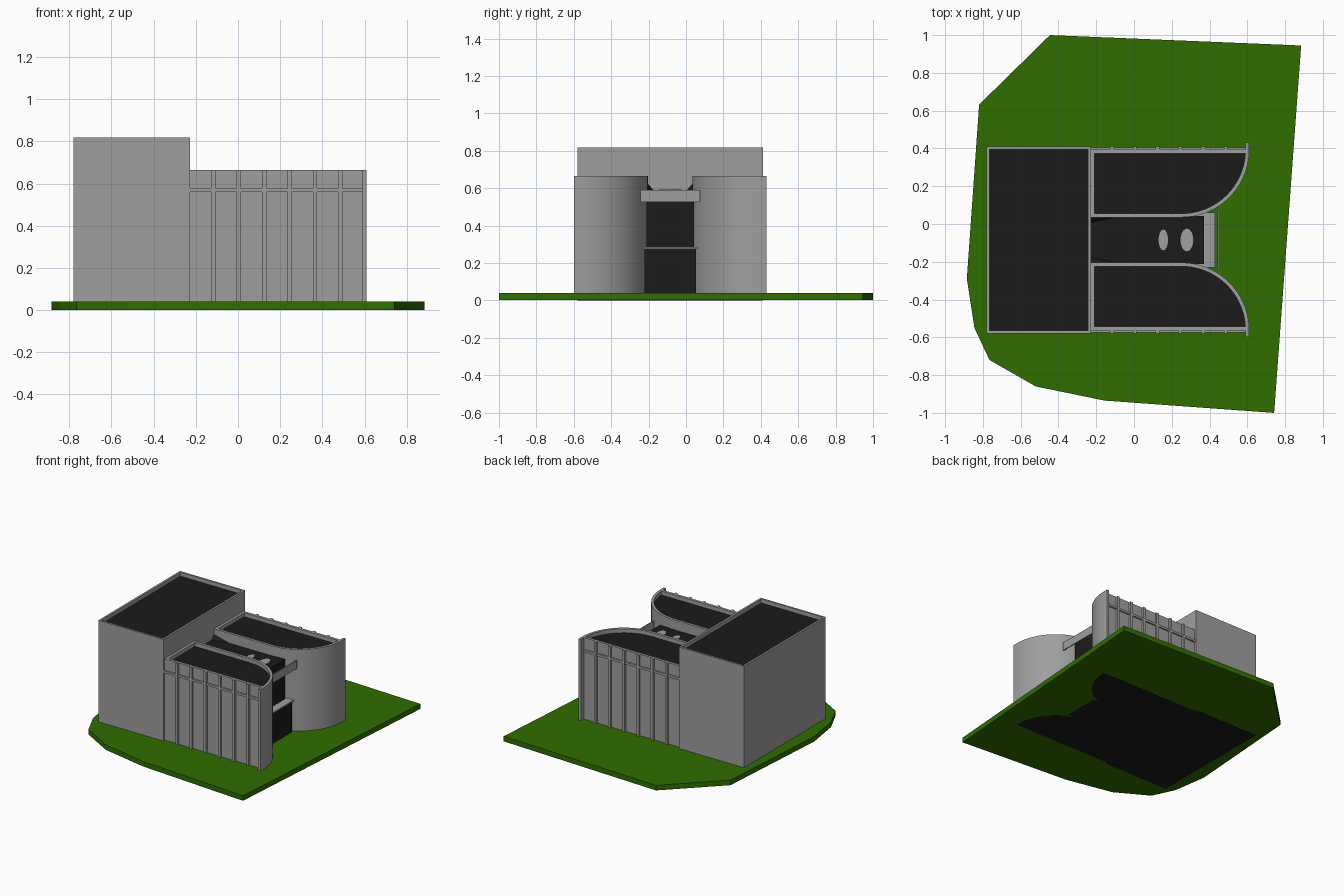
import bpy, bmesh, math

if "Cube" in bpy.data.objects:
    bpy.data.objects.remove(bpy.data.objects["Cube"])

C = -0.0845  # y of the building's mirror axis


def material(name, rgb):
    m = bpy.data.materials.new(name)
    m.diffuse_color = (*rgb, 1)
    m.use_nodes = True
    m.node_tree.nodes["Principled BSDF"].inputs["Base Color"].default_value = m.diffuse_color
    return m


GREY = material("concrete_grey", (0.345, 0.345, 0.345))
DARK = material("dark_roof_glass", (0.011, 0.011, 0.011))
GREEN = material("grass_green", (0.030, 0.155, 0.0))


def finish(name, bm, mat, smooth=False):
    bmesh.ops.recalc_face_normals(bm, faces=bm.faces)
    me = bpy.data.meshes.new(name)
    bm.to_mesh(me)
    bm.free()
    ob = bpy.data.objects.new(name, me)
    me.materials.append(mat)
    bpy.context.collection.objects.link(ob)
    if smooth:
        bpy.ops.object.select_all(action='DESELECT')
        ob.select_set(True)
        bpy.context.view_layer.objects.active = ob
        bpy.ops.object.shade_smooth_by_angle(angle=math.radians(30))
    return ob


def prism(name, pts, z0, z1, mat, smooth=False):
    """Solid extruded upward from an outline."""
    bm = bmesh.new()
    lo = [bm.verts.new((x, y, z0)) for x, y in pts]
    hi = [bm.verts.new((x, y, z1)) for x, y in pts]
    bm.faces.new(lo)
    bm.faces.new(hi)
    for i in range(len(pts)):
        j = (i + 1) % len(pts)
        bm.faces.new((lo[i], lo[j], hi[j], hi[i]))
    return finish(name, bm, mat, smooth)


def ring(name, outer, inner, z0, z1, mat, smooth=False):
    """Hollow wall between two matching outlines."""
    bm = bmesh.new()
    loops = [[bm.verts.new((x, y, z)) for x, y in pts]
             for pts, z in ((outer, z0), (outer, z1), (inner, z1), (inner, z0))]
    n = len(outer)
    for k in range(4):
        a, b = loops[k], loops[(k + 1) % 4]
        for i in range(n):
            j = (i + 1) % n
            bm.faces.new((a[i], a[j], b[j], b[i]))
    return finish(name, bm, mat, smooth)


def rect(x0, x1, y0, y1):
    return [(x0, y0), (x1, y0), (x1, y1), (x0, y1)]


def box(name, x0, x1, y0, y1, z0, z1, mat):
    return prism(name, rect(x0, x1, y0, y1), z0, z1, mat)


# Lawn slab
prism("lawn", [(-0.445, 1.0), (0.885, 0.945), (0.742, -1.0), (-0.155, -0.935),
               (-0.52, -0.86), (-0.765, -0.72), (-0.845, -0.55),
               (-0.885, -0.29), (-0.82, 0.632)], 0.001, 0.04, GREEN)

# Tall rear block: dark core with a grey wall and parapet
t, H, X = 0.015, 0.495, -0.228
ring("tower_wall", rect(-0.78, X, C - H, C + H),
     rect(-0.78 + t, X - t, C - H + t, C + H - t), 0.02, 0.818, GREY)
box("tower_roof", -0.78 + t, X - t, C - H + t, C + H - t, 0.01, 0.788, DARK)
box("tower_footing", -0.78, X, C - H, C + H, 0, 0.015, DARK)


def wing_outline(inset, s):
    """Wing plan: straight sides with one quarter-round corner."""
    u1, r = 0.478, 0.358 - inset
    end = -math.asin(inset / r)
    pts = [(X + inset, u1 - inset), (X + inset, 0.12 + inset)]
    n = 28
    for i in range(n + 1):
        a = -math.pi / 2 + (end + math.pi / 2) * i / n
        pts.append((0.252 + r * math.cos(a), u1 + r * math.sin(a)))
    return [(x, C + s * u) for x, u in pts]


for s, side in ((-1, "front"), (1, "back")):
    # Curved wing wall, sunken roof and dark footing
    ring(side + "_wing_wall", wing_outline(0, s), wing_outline(0.02, s),
         0.02, 0.665, GREY, True)
    prism(side + "_wing_roof", wing_outline(0.02, s), 0.01, 0.635, DARK)
    prism(side + "_wing_footing", wing_outline(0, s), 0, 0.015, DARK)

    def side_box(name, x0, x1, u0, u1, z0, z1):
        ya, yb = sorted((C + s * u0, C + s * u1))
        box(side + name, x0, x1, ya, yb, z0, z1, GREY)

    # Facade fins, cross band and end fin
    for i in range(6):
        x = -0.117 + 0.1205 * i
        side_box("_fin_%d" % (i + 1), x - 0.01, x + 0.01, 0.47, 0.494, 0.03, 0.664)
    side_box("_band", X, 0.595, 0.47, 0.49, 0.56, 0.577)
    side_box("_end_fin", 0.591, 0.61, 0.477, 0.515, 0.03, 0.665)

    # Dark fillet tapering away from the tower along the link roof
    bm = bmesh.new()
    vs = [bm.verts.new((x, C + s * u, z)) for x, u, z in
          ((-0.235, 0.125, 0.58), (-0.235, 0.08, 0.58), (-0.235, 0.125, 0.63),
           (-0.04, 0.125, 0.58))]
    for f in ((0, 1, 2), (0, 1, 3), (1, 2, 3), (0, 2, 3)):
        bm.faces.new([vs[i] for i in f])
    finish(side + "_roof_fillet", bm, DARK)

# Dark glazed link between the wings, with entrance
box("link_body", -0.24, 0.37, C - 0.126, C + 0.126, 0, 0.59, DARK)
box("entrance_block", 0.3, 0.42, C - 0.138, C + 0.138, 0, 0.276, DARK)
box("entrance_ledge", 0.3, 0.43, C - 0.145, C + 0.145, 0.275, 0.285, GREY)
# Thin fascia panel standing in front of the link
box("canopy_fascia", 0.441, 0.449, C - 0.16, C + 0.16, 0.527, 0.59, GREY)

# Two pale oval patches on the link roof
for k, (x, a, b) in enumerate(((0.155, 0.025, 0.055), (0.28, 0.034, 0.06))):
    prism("roof_patch_%d" % (k + 1),
          [(x + a * math.cos(i * math.pi / 10), C + b * math.sin(i * math.pi / 10))
           for i in range(20)], 0.588, 0.594, GREY)
